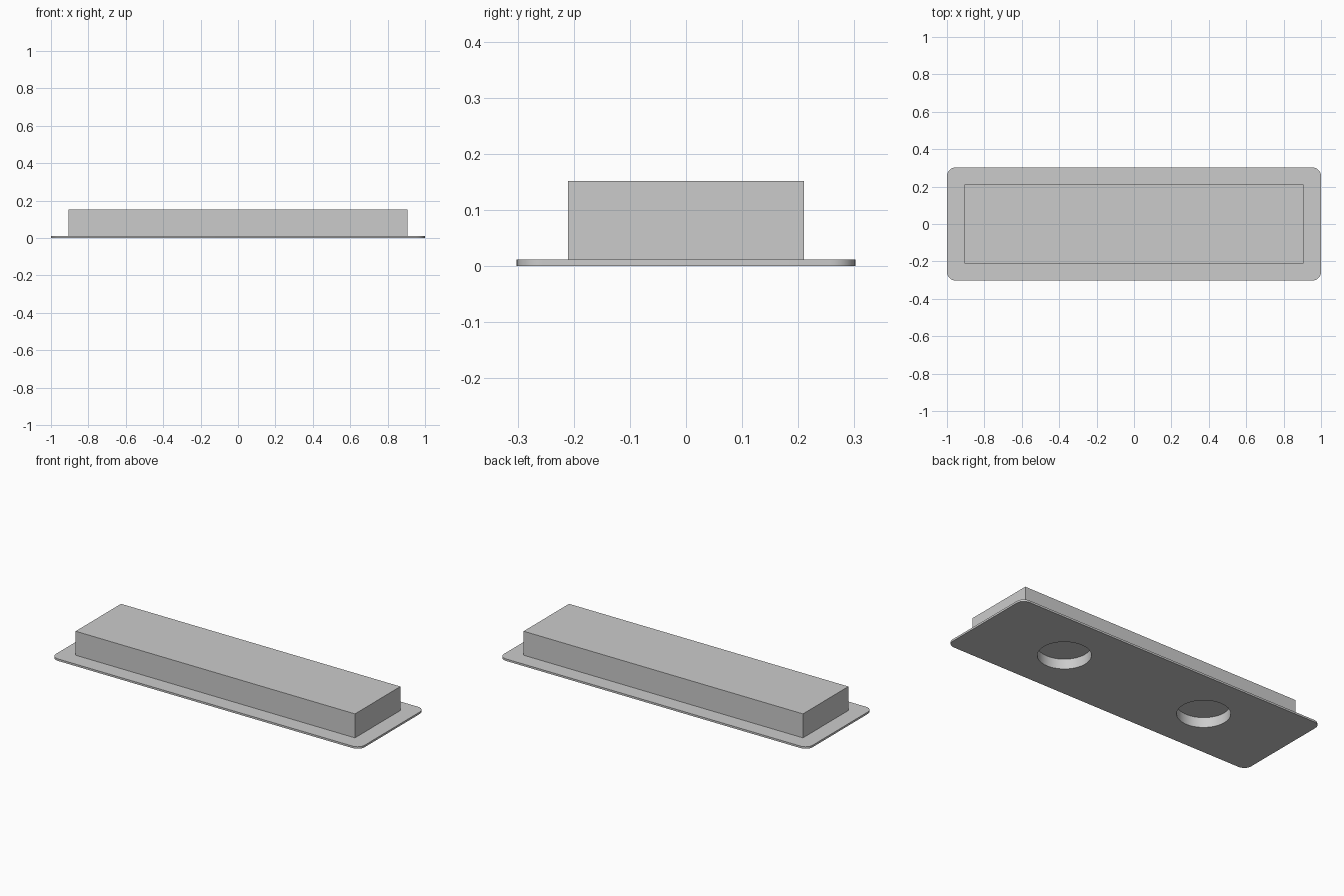
import bpy, bmesh, math

default = bpy.data.objects.get("Cube")
if default:
    bpy.data.objects.remove(default, do_unlink=True)

PLATE_TOP = 0.0115
BODY_TOP = 0.152
RECESS_DEPTH = 0.058

grey = bpy.data.materials.new("light_grey")
grey.use_nodes = True
colour = (0.6, 0.6, 0.6, 1)
grey.diffuse_color = colour
grey.node_tree.nodes["Principled BSDF"].inputs["Base Color"].default_value = colour


def make_object(name, bm):
    mesh = bpy.data.meshes.new(name)
    bm.to_mesh(mesh)
    bm.free()
    mesh.materials.append(grey)
    obj = bpy.data.objects.new(name, mesh)
    bpy.context.collection.objects.link(obj)
    return obj


def box(name, width, depth, bottom, top, corner=0):
    bm = bmesh.new()
    bmesh.ops.create_cube(bm, size=1)
    for v in bm.verts:
        v.co.x *= width
        v.co.y *= depth
        v.co.z = top if v.co.z > 0 else bottom
    if corner:
        # Round only the upright edges
        upright = [e for e in bm.edges
                   if abs(e.verts[0].co.z - e.verts[1].co.z) > (top - bottom) / 2]
        bmesh.ops.bevel(bm, geom=upright, offset=corner, segments=8,
                        profile=0.5, affect='EDGES')
    return make_object(name, bm)


def cylinder(name, x, radius, bottom, top):
    bm = bmesh.new()
    bmesh.ops.create_cone(bm, cap_ends=True, segments=64, radius1=radius,
                          radius2=radius, depth=top - bottom)
    bmesh.ops.translate(bm, verts=bm.verts, vec=(x, 0, (top + bottom) / 2))
    return make_object(name, bm)


def combine(target, tool, operation):
    tool.hide_render = True
    mod = target.modifiers.new(operation.lower(), 'BOOLEAN')
    mod.operation = operation
    mod.solver = 'EXACT'
    mod.object = tool
    bpy.context.view_layer.objects.active = target
    bpy.ops.object.modifier_apply(modifier=mod.name)
    bpy.data.objects.remove(tool, do_unlink=True)


# Thin flange plate with rounded corners, joined to the raised block
housing = box("flanged_housing", 2, 0.604, 0, PLATE_TOP, corner=0.046)
block = box("raised_block", 1.81, 0.42, PLATE_TOP / 2, BODY_TOP)
combine(housing, block, 'UNION')

# Two round blind recesses in the underside
for x in (-0.467, 0.467):
    cutter = cylinder("recess_cutter", x, 0.139, -0.05, RECESS_DEPTH)
    combine(housing, cutter, 'DIFFERENCE')

# Smooth curved walls, sharp edges elsewhere
bpy.ops.object.select_all(action='DESELECT')
housing.select_set(True)
bpy.context.view_layer.objects.active = housing
bpy.ops.object.shade_smooth_by_angle(angle=math.radians(30))
